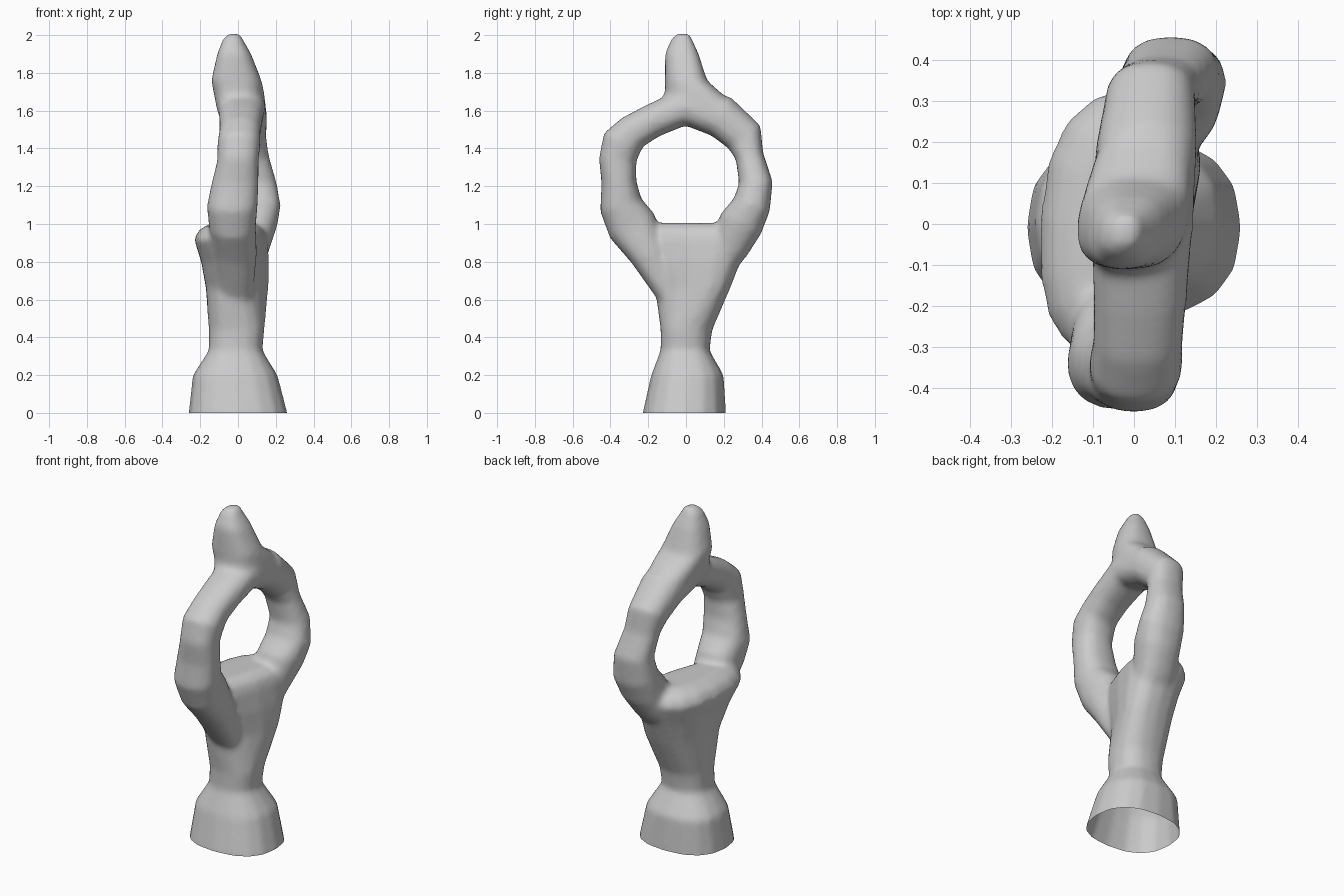
import bpy, bmesh, math
from mathutils import Vector

if "Cube" in bpy.data.objects:
    bpy.data.objects.remove(bpy.data.objects["Cube"])

SIDES = 16


def section(bm, centre, u, v, power=0.85, lean=(0.0, 0.0)):
    """Rounded cross-section on half-axes u, v; lean slants its left and right side along y."""
    ring = []
    for i in range(SIDES):
        a = 2 * math.pi * i / SIDES
        c, s = math.cos(a), math.sin(a)
        slant = lean[0] + (lean[1] - lean[0]) * (c + 1) / 2
        c = math.copysign(abs(c) ** power, c)
        s = math.copysign(abs(s) ** power, s)
        p = centre + u * c + v * s
        p.x += slant * (p.y - centre.y)
        ring.append(bm.verts.new(p))
    return ring


def skin(bm, rings):
    """Joins the sections into a capped tube."""
    for a, b in zip(rings, rings[1:]):
        for i in range(SIDES):
            j = (i + 1) % SIDES
            bm.faces.new((a[i], a[j], b[j], b[i]))
    bm.faces.new(rings[0][::-1])
    bm.faces.new(rings[-1])


def upright(bm, rows, power, lean, lean_from):
    """Tube from rows of z, x min, x max, y min, y max."""
    rings = []
    for z, x0, x1, y0, y1 in rows:
        rings.append(section(bm, Vector(((x0 + x1) / 2, (y0 + y1) / 2, z)),
                             Vector(((x1 - x0) / 2, 0, 0)), Vector((0, (y1 - y0) / 2, 0)),
                             power, lean if z > lean_from else (0, 0)))
    skin(bm, rings)


bm = bmesh.new()

# Flared foot, waist and widening body
upright(bm, [
    (-0.06, -0.27, 0.27, -0.235, 0.215), (0.0, -0.262, 0.262, -0.23, 0.212),
    (0.20, -0.24, 0.21, -0.185, 0.20), (0.33, -0.155, 0.13, -0.135, 0.125),
    (0.44, -0.155, 0.14, -0.135, 0.14), (0.66, -0.17, 0.145, -0.165, 0.235),
    (0.80, -0.195, 0.14, -0.24, 0.29), (0.92, -0.232, 0.125, -0.31, 0.335),
    (0.97, -0.205, 0.11, -0.28, 0.31), (1.005, -0.14, 0.06, -0.24, 0.25)],
    0.82, (0.06, 0.3), 0.6)

# Ring of two arms: x, y, z, half-width, half-thickness
path = [
    (-0.01, -0.08, 0.62, .09, .07), (-0.015, -0.20, 0.84, .115, .10),
    (-0.03, -0.285, 0.99, .125, .135), (-0.03, -0.345, 1.10, .135, .115),
    (-0.015, -0.355, 1.22, .125, .093), (0.0, -0.362, 1.34, .11, .10),
    (0.005, -0.338, 1.43, .115, .11), (0.01, -0.285, 1.485, .11, .095),
    (0.015, -0.18, 1.545, .115, .09), (0.02, -0.01, 1.62, .125, .10),
    (0.03, 0.185, 1.57, .125, .115), (0.04, 0.31, 1.46, .11, .105),
    (0.06, 0.336, 1.36, .105, .075), (0.09, 0.37, 1.22, .115, .09),
    (0.095, 0.348, 1.10, .132, .102), (0.08, 0.29, 1.00, .13, .12),
    (0.05, 0.23, 0.88, .12, .105), (0.02, 0.12, 0.70, .10, .07)]
rings = []
for i, (x, y, z, w, t) in enumerate(path):
    a, b = path[max(i - 1, 0)], path[min(i + 1, len(path) - 1)]
    d = Vector((0, b[1] - a[1], b[2] - a[2])).normalized()
    rings.append(section(bm, Vector((x, y, z)), Vector((w, 0, 0)),
                         Vector((0, -d.z, d.y)) * t))
skin(bm, rings)

# Pointed tip running down into the back arm
upright(bm, [
    (1.57, -0.10, 0.145, -0.15, 0.30), (1.63, -0.115, 0.145, -0.14, 0.265),
    (1.70, -0.13, 0.138, -0.112, 0.18),
    (1.76, -0.142, 0.125, -0.112, 0.112), (1.90, -0.11, 0.07, -0.112, 0.068),
    (1.98, -0.08, 0.025, -0.078, 0.032), (2.008, -0.05, 0.01, -0.05, 0.018)],
    0.8, (0.1, 0.1), 0)

bmesh.ops.recalc_face_normals(bm, faces=bm.faces)
mesh = bpy.data.meshes.new("ring_sculpture")
bm.to_mesh(mesh)
bm.free()
obj = bpy.data.objects.new("ring_sculpture", mesh)
bpy.context.collection.objects.link(obj)

# Fuse the parts into one softly blended skin
remesh = obj.modifiers.new("fuse", 'REMESH')
remesh.mode = 'VOXEL'
remesh.voxel_size = 0.016
soften = obj.modifiers.new("soften", 'SMOOTH')
soften.factor = 0.5
soften.iterations = 8
bpy.context.view_layer.update()
fused = bpy.data.meshes.new_from_object(
    obj.evaluated_get(bpy.context.evaluated_depsgraph_get()))
obj.modifiers.clear()

# Cut the foot open at the ground
bm = bmesh.new()
bm.from_mesh(fused)
bmesh.ops.bisect_plane(bm, geom=bm.verts[:] + bm.edges[:] + bm.faces[:],
                       plane_co=(0, 0, 0), plane_no=(0, 0, -1), clear_outer=True)
for f in bm.faces:
    f.smooth = True
bm.to_mesh(fused)
bm.free()
obj.data = fused
